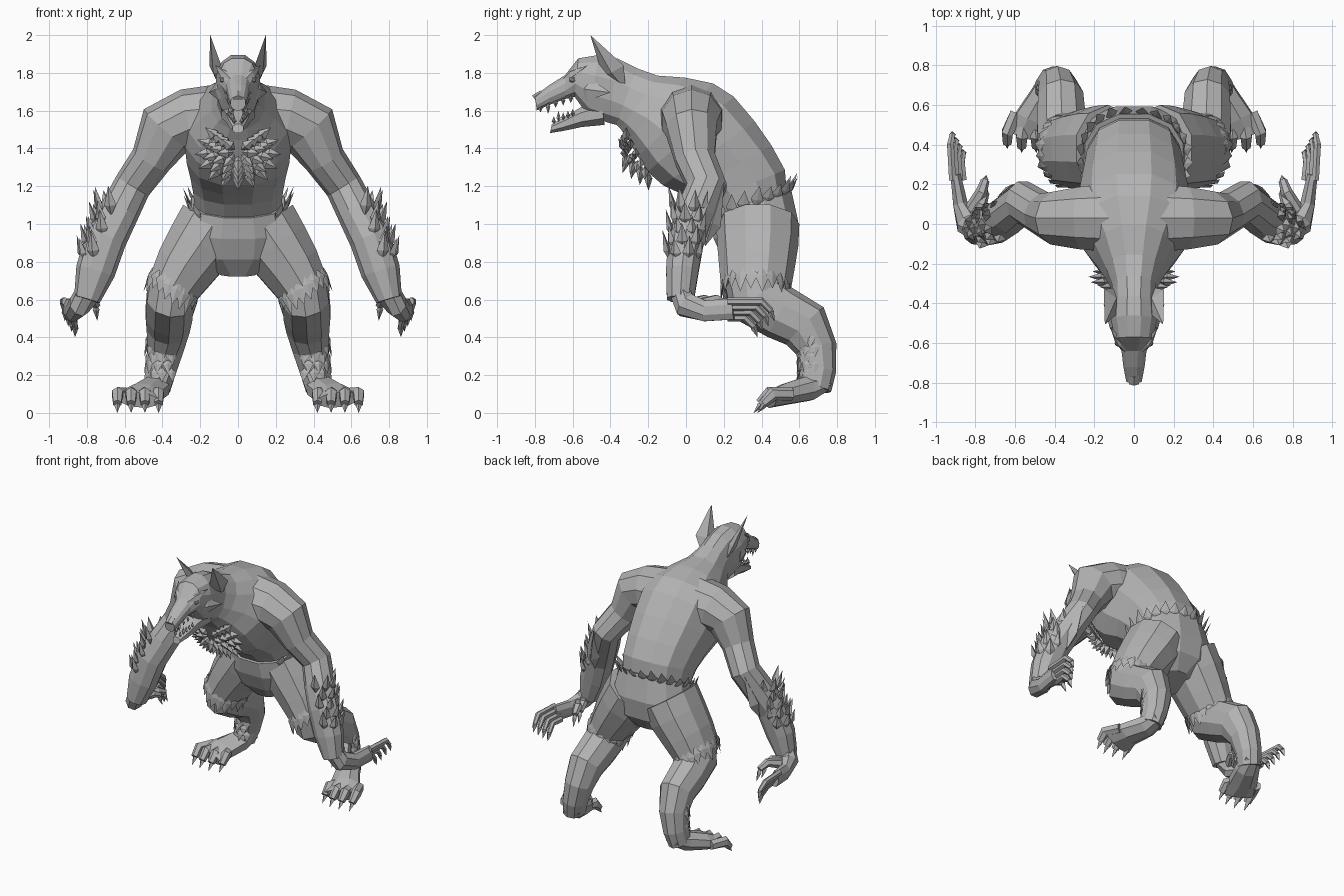
import bpy, bmesh, math, random
from mathutils import Vector

random.seed(4)
cube = bpy.data.objects.get("Cube")
if cube:
    bpy.data.objects.remove(cube)

grey = bpy.data.materials.new("plain grey")
grey.use_nodes = True
grey.diffuse_color = (0.45, 0.45, 0.45, 1)
grey.node_tree.nodes["Principled BSDF"].inputs["Base Color"].default_value = grey.diffuse_color

X, Y, Z = Vector((1, 0, 0)), Vector((0, 1, 0)), Vector((0, 0, 1))


def finish(name, bm, mirror=False):
    bmesh.ops.recalc_face_normals(bm, faces=bm.faces)
    mesh = bpy.data.meshes.new(name)
    bm.to_mesh(mesh)
    bm.free()
    mesh.materials.append(grey)
    obj = bpy.data.objects.new(name, mesh)
    bpy.context.collection.objects.link(obj)
    if mirror:
        obj.modifiers.new("mirror", "MIRROR").use_mirror_merge = False


def skin(bm, rings):
    """Bridge rings of points and cap both ends."""
    loops = [[bm.verts.new(p) for p in ring] for ring in rings]
    n = len(loops[0])
    for a, b in zip(loops, loops[1:]):
        for i in range(n):
            j = (i + 1) % n
            bm.faces.new((a[i], a[j], b[j], b[i]))
    bm.faces.new(loops[0])
    bm.faces.new(loops[-1])


def ellipse(center, u, v, sides, power=1):
    """Ring of points; a power below one makes it fuller at the corners."""
    ring = []
    for i in range(sides):
        a = math.tau * (i + 0.5) / sides
        c, s = (math.copysign(abs(w) ** power, w) for w in (math.cos(a), math.sin(a)))
        ring.append(center + u * c + v * s)
    return ring


def section_ring(by, bz, fy, fz, half, sides=12):
    """Ring spanning a back point and a front point of the side profile."""
    back, front = Vector((0, by, bz)), Vector((0, fy, fz))
    return ellipse((back + front) / 2, X * half, (back - front) / 2, sides, 0.88)


def tube_rings(path, ref, sides):
    """Rings along x, y, z, width, depth stations; width follows ref."""
    pts = [Vector(p[:3]) for p in path]
    rings = []
    for i, p in enumerate(path):
        t = (pts[min(i + 1, len(pts) - 1)] - pts[max(i - 1, 0)]).normalized()
        u = (ref - t * ref.dot(t)).normalized()
        rings.append(ellipse(pts[i], u * p[3], t.cross(u) * p[4], sides))
    return rings


def tube(bm, path, ref, sides=8):
    skin(bm, tube_rings(path, ref, sides))


def tuft(bm, root, direction, normal, length, width, thick=0.3):
    """Leaf-shaped spike: pointed root, diamond middle, pointed tip."""
    root, d = Vector(root), Vector(direction).normalized()
    side = d.cross(Vector(normal)).normalized()
    up = side.cross(d) * width * thick
    mid = root + d * length * 0.35
    ring = [bm.verts.new(mid + o) for o in (side * width, up, -side * width, -up)]
    ends = bm.verts.new(root), bm.verts.new(root + d * length)
    for i in range(4):
        for end in ends:
            bm.faces.new((ring[i], ring[(i + 1) % 4], end))


def hem(bm, ring, step, length, width, flare, front_limit):
    """Row of tufts around a ring, behind front_limit, leaning outward."""
    center = sum(ring, Vector()) / len(ring)
    for i, p in enumerate(ring):
        q = ring[(i + 1) % len(ring)]
        for k in (0.25, 0.75):
            root = p.lerp(q, k)
            out = (root - center).normalized()
            if root.y > front_limit:
                tuft(bm, root - step * length * 0.35, step + out * flare, out,
                     length * random.uniform(0.8, 1.2), width, 0.2)


# Torso, neck and upper head in one loft
bm = bmesh.new()
skin(bm, [section_ring(*s) for s in (
    (.54, 1.17, .14, 1.03, .235), (.53, 1.29, .07, 1.1, .245), (.46, 1.42, -.02, 1.15, .26),
    (.37, 1.55, -.13, 1.2, .28), (.26, 1.68, -.21, 1.27, .29), (.15, 1.75, -.26, 1.35, .27),
    (0, 1.78, -.31, 1.44, .2), (-.15, 1.79, -.35, 1.5, .145), (-.26, 1.83, -.37, 1.52, .115),
    (-.36, 1.88, -.41, 1.53, .11), (-.46, 1.9, -.52, 1.57, .12), (-.57, 1.88, -.59, 1.67, .1),
    (-.64, 1.79, -.64, 1.66, .065), (-.72, 1.74, -.72, 1.63, .055), (-.8, 1.68, -.79, 1.6, .04))])
finish("torso_and_head", bm)

# Open lower jaw
bm = bmesh.new()
skin(bm, [section_ring(*s, sides=8) for s in (
    (-.45, 1.66, -.43, 1.52, .095), (-.56, 1.62, -.55, 1.51, .07),
    (-.64, 1.57, -.65, 1.49, .05), (-.71, 1.53, -.72, 1.48, .03))])
finish("lower_jaw", bm)

# Teeth in both jaws
bm = bmesh.new()
for i in range(5):
    k = i / 4
    size = 0.06 if i == 3 else 0.04
    tuft(bm, (.055 - .03 * k, -.61 - .16 * k, 1.68 - .05 * k), -Z, X, size, .012, 1)
    tuft(bm, (.05 - .03 * k, -.6 - .1 * k, 1.57 - .04 * k), Z, X, size, .011, 1)
finish("teeth", bm, True)

# Nose, brows and eyes
bm = bmesh.new()
tube(bm, ((0, -.76, 1.69, .03, .02), (0, -.8, 1.66, .03, .025)), X, 6)
finish("nose", bm)
bm = bmesh.new()
tuft(bm, (.04, -.65, 1.77), (.08, .13, .07), (.5, -.5, .7), .17, .03, .6)
finish("brows", bm, True)
bm = bmesh.new()
bmesh.ops.create_icosphere(bm, subdivisions=1, radius=.02)
bmesh.ops.translate(bm, verts=bm.verts, vec=(.08, -.6, 1.765))
finish("eyes", bm, True)

# Ears and cheek fins
bm = bmesh.new()
tuft(bm, (.09, -.32, 1.71), (.055, -.18, .28), (.8, -.6, 0), .35, .075, .35)
finish("ears", bm, True)
bm = bmesh.new()
tuft(bm, (.07, -.58, 1.72), (.35, .75, -.1), X, .2, .06, .4)
finish("cheek_fins", bm, True)

# Chest ruff
bm = bmesh.new()
for row in range(4):
    count = 13 - 2 * row
    for i in range(count):
        a = math.pi * (i / (count - 1) - 0.5) * 1.45
        r = 0.13 - 0.036 * row
        out = Vector((math.sin(a), .3 - .12 * row, -math.cos(a)))
        root = Vector((0, -.27 - .015 * row, 1.38)) + Vector((out.x * r, -out.z * r * .55, out.z * r * .8))
        tuft(bm, root, out + Vector((0, -.3, 0)), -Y, .1, .03, .7)
finish("chest_ruff", bm)

# Hip covering with a furry waist edge
waist = section_ring(.56, 1.2, .12, 1.03, .255)
bm = bmesh.new()
skin(bm, [waist] + [section_ring(*s) for s in (
    (.6, 1.02, .14, .92, .3), (.58, .88, .19, .81, .27), (.5, .78, .27, .72, .12))])
finish("hips", bm)
bm = bmesh.new()
hem(bm, waist, Vector((0, .15, 1)), .11, .035, .45, .2)
finish("waist_tufts", bm)

# Thigh covering with a jagged lower edge
thigh = ((.13, .38, 1, .2, .22), (.2, .38, .89, .19, .215), (.28, .375, .77, .17, .2), (.345, .37, .66, .145, .185))
bm = bmesh.new()
tube(bm, thigh, X, 10)
finish("thighs", bm, True)
bm = bmesh.new()
hem(bm, tube_rings(thigh, X, 10)[-1], Vector((.3, 0, -1)), .12, .038, .08, 0)
finish("thigh_tufts", bm, True)

# Lower legs, bent backward
bm = bmesh.new()
tube(bm, ((.33, .37, .72, .135, .17), (.36, .38, .6, .13, .165), (.365, .5, .53, .13, .145),
          (.37, .63, .46, .12, .14), (.385, .69, .34, .1, .11), (.41, .7, .22, .085, .095),
          (.43, .68, .13, .075, .09)), X, 10)
finish("lower_legs", bm, True)

# Feet, toes and claws
bm = bmesh.new()
tube(bm, ((.41, .75, .16, .06, .04), (.44, .65, .13, .085, .07), (.5, .53, .1, .105, .06),
          (.53, .44, .07, .125, .045)), X)
finish("feet", bm, True)
toes, claws = bmesh.new(), bmesh.new()
for i in range(4):
    x, y = .42 + .073 * i, .4 + .02 * abs(i - 1.5)
    tube(toes, ((x * .6 + .21, y + .13, .1, .035, .035), (x, y + .03, .1, .033, .038),
                (x, y - .02, .05, .025, .025)), X, 6)
    tuft(claws, (x, y, .06), (0, -.6, -.7), X, .08, .016, 1)
finish("toes", toes, True)
finish("toe_claws", claws, True)

# Shin tufts
bm = bmesh.new()
for row in range(5):
    for i in range(4):
        a = math.radians(-115 + 32 * i + 15 * (row % 2))
        out = Vector((math.cos(a), math.sin(a), 0))
        root = Vector((.39, .69, .42 - .045 * row)) + out * .09
        tuft(bm, root, out * .2 - Z, out, .08, .026)
finish("shin_tufts", bm, True)

# Arms with a pointed elbow
bm = bmesh.new()
tube(bm, ((.1, .03, 1.56, .18, .18), (.27, .03, 1.55, .165, .165), (.38, .03, 1.5, .14, .16),
          (.46, .05, 1.34, .11, .11), (.56, .11, 1.2, .11, .1), (.63, .05, 1.06, .105, .105),
          (.7, 0, .92, .1, .11), (.755, -.02, .75, .09, .105), (.8, -.03, .6, .075, .07)), Y, 10)
finish("arms", bm, True)
bm = bmesh.new()
tuft(bm, (.67, .1, .88), (-.06, .1, .33), X, .36, .05, .8)
finish("elbow_points", bm, True)

# Forearm tufts
bm = bmesh.new()
for row in range(5):
    for i in range(4):
        a = math.radians(-75 + 45 * i + 20 * (row % 2))
        out = Vector((math.cos(a), math.sin(a), .3))
        root = Vector((.65, .02, 1.02)).lerp(Vector((.74, -.01, .78)), row / 4) + out * .08
        tuft(bm, root, out * .25 + Z + X * .05, out, random.uniform(.12, .17), .033, .6)
finish("forearm_tufts", bm, True)

# Hands turned back, with thin clawed fingers and an opposed inner pair
bm = bmesh.new()
tube(bm, ((.79, -.03, .64, .07, .06), (.84, 0, .57, .06, .07), (.875, .1, .54, .04, .06),
          (.9, .25, .55, .028, .06)), X)
finish("palms", bm, True)
fingers, claws = bmesh.new(), bmesh.new()
for i in range(4):
    z, reach = .59 - .028 * i, .16 - .03 * i
    x = .915 - .018 * i
    tube(fingers, ((x, .22, z, .02, .022), (x + .01, .24 + reach, z, .02, .022),
                   (x, .29 + reach, z - .05, .015, .017)), X, 6)
    tuft(claws, (x, .28 + reach, z - .03), (.02, .3, -.8), X, .08, .018, 1)
for y in (0, .06):
    tube(fingers, ((.83, y, .57, .035, .035), (.77, y + .1, .6, .028, .03),
                   (.75, y + .16, .57, .02, .022)), Z, 6)
    tuft(claws, (.755, y + .15, .58), (-.1, .35, -.9), X, .1, .018, 1)
finish("fingers", fingers, True)
finish("finger_claws", claws, True)
